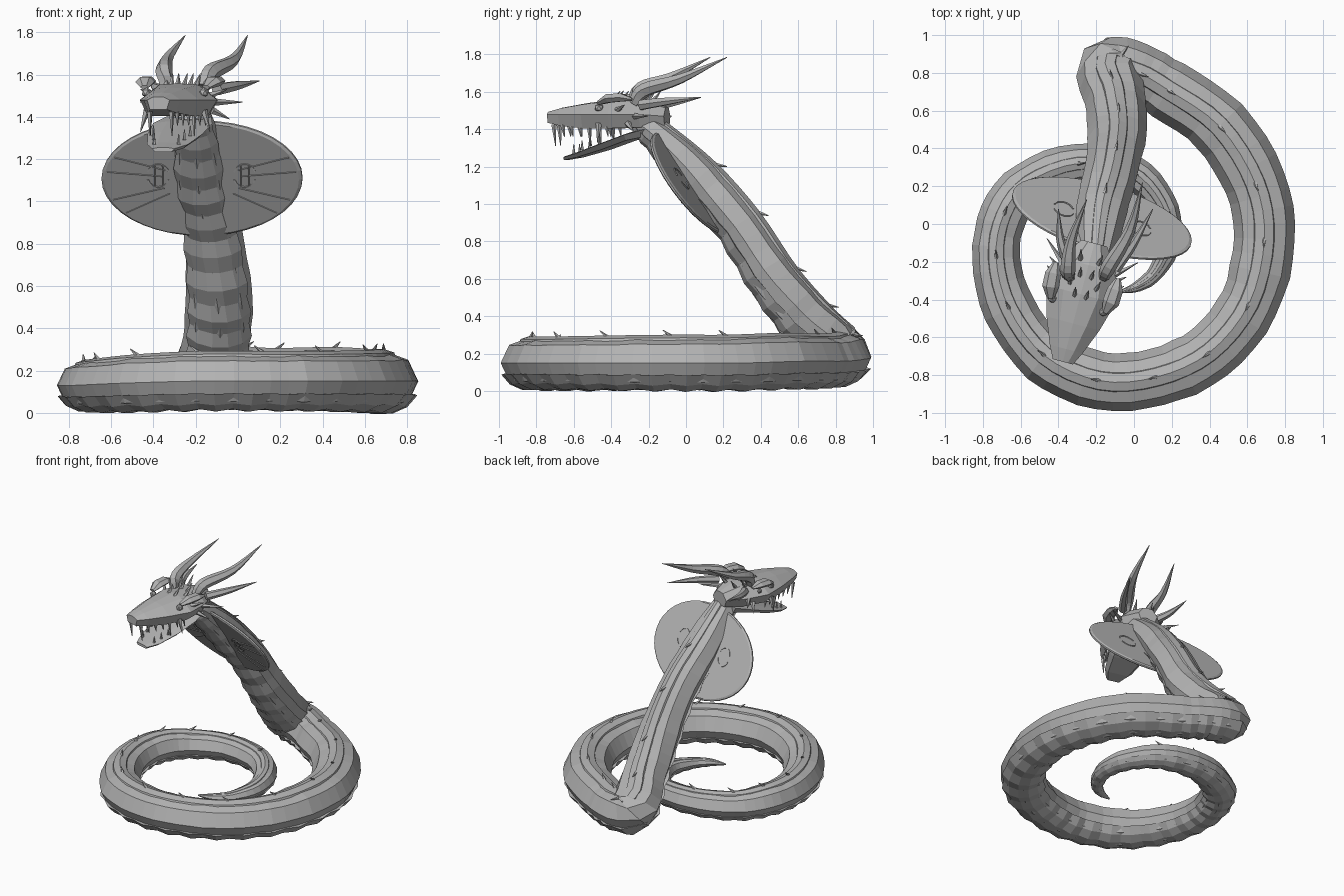
import bpy, bmesh, math, random
from mathutils import Vector

random.seed(4)
cube = bpy.data.objects.get("Cube")
if cube:
    bpy.data.objects.remove(cube, do_unlink=True)

grey = bpy.data.materials.new("stone_grey")
grey.use_nodes = True
tone = (0.45, 0.45, 0.45, 1)
grey.diffuse_color = tone
grey.node_tree.nodes["Principled BSDF"].inputs["Base Color"].default_value = tone


def build(name, parts):
    """Skin each part, a list of equal rings, into one flat-shaded object."""
    bm = bmesh.new()
    for rings in parts:
        loops = [[bm.verts.new(p) for p in ring] for ring in rings]
        for a, b in zip(loops, loops[1:]):
            for i in range(len(a)):
                j = (i + 1) % len(a)
                bm.faces.new((a[i], a[j], b[j], b[i]))
        bm.faces.new(loops[0])
        bm.faces.new(loops[-1])
    bmesh.ops.recalc_face_normals(bm, faces=bm.faces)
    mesh = bpy.data.meshes.new(name)
    bm.to_mesh(mesh)
    bm.free()
    mesh.materials.append(grey)
    obj = bpy.data.objects.new(name, mesh)
    bpy.context.collection.objects.link(obj)
    return obj


def spline(points, steps):
    """Smooth curve through (x, y, z, radius) points."""
    pts = [Vector(p) for p in points]
    pts = [2 * pts[0] - pts[1]] + pts + [2 * pts[-1] - pts[-2]]
    out = []
    for a, b, c, d in zip(pts, pts[1:], pts[2:], pts[3:]):
        for k in range(steps):
            t = k / steps
            out.append(0.5 * (2 * b + (c - a) * t + (2 * a - 5 * b + 4 * c - d) * t ** 2
                              + (3 * b - a - 3 * c + d) * t ** 3))
    return out + [pts[-2]]


def frames(samples):
    """Position, radius, tangent, side and up at every sample."""
    for i, s in enumerate(samples):
        ahead, behind = samples[min(i + 1, len(samples) - 1)], samples[max(i - 1, 0)]
        t = (ahead.xyz - behind.xyz).normalized()
        ref = Vector((0, 1, 0)) if abs(t.z) > 0.95 else Vector((0, 0, 1))
        side = t.cross(ref).normalized()
        yield s.xyz, max(s.w, 0.002), t, side, side.cross(t).normalized()


def sweep(samples, section, scale=lambda i: 1):
    return [[p + (side * x + up * z) * r * scale(i) for x, z in section]
            for i, (p, r, t, side, up) in enumerate(frames(samples))]


def arc(n, start=0, end=360, flat=1.0):
    span = n if end - start == 360 else n - 1
    angles = [math.radians(start + (end - start) * k / span) for k in range(n)]
    return [(math.cos(a), math.sin(a) * flat) for a in angles]


def spike(base, tip, r):
    return sweep([Vector((*base, r)), Vector((*tip, 0.002))], arc(5))


def wire(points, r):
    return sweep([Vector((*p, r)) for p in points], arc(4))


# Body path from the head down the neck, round the coil to the tail tip
path = [(-.22, -.24, 1.44, .08), (-.2, -.15, 1.36, .1), (-.17, .08, 1.13, .135),
        (-.12, .29, .88, .145), (-.09, .48, .58, .155), (-.1, .66, .36, .165),
        (-.13, .82, .2, .17), (.02, .8, .17, .16), (.18, .71, .16, .16),
        (.45, .52, .16, .165), (.64, .22, .15, .165), (.69, -.08, .15, .165),
        (.61, -.42, .15, .16), (.4, -.68, .15, .155), (.12, -.81, .15, .155),
        (-.18, -.83, .15, .155), (-.47, -.7, .14, .15), (-.66, -.45, .13, .14),
        (-.73, -.18, .13, .13), (-.69, .05, .13, .125), (-.56, .22, .12, .115),
        (-.3, .32, .12, .105), (-.02, .28, .11, .095), (.14, .12, .1, .08),
        (.19, -.08, .09, .065), (.12, -.25, .08, .045), (.02, -.33, .08, .03),
        (-.08, -.36, .08, .006)]
spine = spline(path, 4)
wobble = [random.uniform(0.96, 1.02) for s in spine]
build("body", [sweep(spine, arc(8, flat=.88), lambda i: wobble[i])])

# Overlapping belly plates on the underside
build("belly_plates", [sweep(spine, arc(6, 205, 335, .9), lambda i: 1.06 if i % 2 else 0.97)])

# Raised band and backward thorns along the back
band = [(-.34, .7), (-.3, .82), (0, .92), (.3, .82), (.34, .7)]
build("back_band", [sweep(spine, band)])
thorns = []
for i, (p, r, t, side, up) in enumerate(frames(spine)):
    if 6 < i < 92 and i % 4 == 0:
        base = p + up * r * .86
        thorns.append(spike(base, base + up * .035 + t * .045, .012))
build("back_thorns", thorns)

# Hood: a tilted oval plate through the neck
centre = Vector((-.17, .03, 1.11))
across, along = Vector((.475, -.12, 0)), Vector((0, -.18, .27))
facing = across.cross(along).normalized()


def on_hood(a, b, off=0):
    return centre + across * a + along * b + facing * off


build("hood", [[[on_hood(x * k, z * k, off) for x, z in arc(40)]
                for k, off in ((.97, -.012), (1, -.005), (1, .005), (.97, .012))]])

# Ribs and eye-shaped marks on the hood
marks = []
for s in (-1, 1):
    for deg in (-38, -22, 8, 24):
        c, d = s * math.cos(math.radians(deg)), math.sin(math.radians(deg))
        marks.append(wire([on_hood(c * k, d * k, .013) for k in (.4, .95)], .004))
    for face in (-.013, .013):
        for start in (20, 200):
            marks.append(wire([on_hood(s * .43 + x * .11, .07 + z * .2, face)
                               for x, z in arc(9, start, start + 140)], .005))
    for dx in (-.04, .04):
        marks.append(wire([on_hood(s * .43 + dx, .07 + z, .013) for z in (-.17, .17)], .005))
build("hood_marks", marks)

# Head space: sideways, distance forward from the nape, height
turn = -.26
right, forward = Vector((math.cos(turn), math.sin(turn), 0)), Vector((math.sin(turn), -math.cos(turn), 0))


def on_head(x, d, z):
    return Vector((-.22, -.14, 1.47)) + right * x + forward * d + Vector((0, 0, z))


def slab(rows):
    """Faceted head form from rows of distance, half width, top, middle, bottom."""
    return [[on_head(x * w, d, z) for x, z in
             ((0, top), (.5, top * .9 + mid * .1), (1, mid), (.75, low), (0, low),
              (-.75, low), (-1, mid), (-.5, top * .9 + mid * .1))]
            for d, w, top, mid, low in rows]


build("upper_head", [slab([(-.04, .07, .05, 0, -.05), (.08, .15, .085, .01, -.06),
                           (.24, .19, .09, .01, -.065), (.4, .145, .07, .01, -.065),
                           (.54, .09, .045, .01, -.05), (.61, .055, .025, .01, -.035)])])
build("lower_jaw", [slab([(.02, .1, -.05, -.06, -.1), (.16, .145, -.09, -.1, -.13),
                          (.3, .135, -.14, -.15, -.18), (.44, .1, -.19, -.2, -.22),
                          (.52, .055, -.215, -.22, -.235)])])

# Teeth, with longer fangs at intervals
teeth = []
for s in (-1, 1):
    for k in range(7):
        d = .26 + k * .052
        x = s * (.14 - .26 * (d - .24))
        drop = .1 if k in (2, 6) else .05
        teeth.append(spike(on_head(x, d, -.045), on_head(x, d - .01, -.06 - drop), .014))
    for k in range(3):
        x, d, z = s * (.09 - .015 * k), .36 + .05 * k, -.16 - .02 * k
        teeth.append(spike(on_head(x, d, z), on_head(x, d, z + .05), .009))
build("teeth", teeth)

# Brow plates and eyes
for s, name in ((-1, "right"), (1, "left")):
    brow = [(*on_head(s * .15, .3, .07), .02), (*on_head(s * .165, .24, .095), .045),
            (*on_head(s * .17, .17, .1), .042), (*on_head(s * .17, .11, .09), .015)]
    build(name + "_brow", [sweep([Vector(p) for p in brow], arc(6, flat=.6))])
    bpy.ops.mesh.primitive_ico_sphere_add(subdivisions=1, radius=.025,
                                          location=on_head(s * .14, .3, .045))
    bpy.context.object.name = name + "_eye"
    bpy.context.object.data.materials.append(grey)

# Main horns sweeping up and back
horns = {"right_horn": [(-.34, -.28, 1.54, .03), (-.35, -.24, 1.62, .04),
                        (-.33, -.08, 1.68, .026), (-.25, .13, 1.785, .002)],
         "left_horn": [(-.16, -.28, 1.54, .03), (-.13, -.22, 1.61, .04),
                       (-.02, -.03, 1.67, .028), (.045, .22, 1.785, .002)],
         "right_side_horn": [(-.35, -.2, 1.52, .03), (-.39, -.08, 1.54, .022), (-.4, .08, 1.57, .002)],
         "left_side_horn": [(-.1, -.24, 1.53, .03), (0, -.1, 1.55, .022), (.1, .08, 1.57, .002)]}
for name, pts in horns.items():
    build(name, [sweep(spline(pts, 4), arc(6))])

# Cheek spikes and crown spikes
spikes = []
for s in (-1, 1):
    for d, z, out, back, rise in ((.1, .0, .1, .1, 0), (.14, -.04, .06, .05, -.04),
                                  (.2, .03, .06, .06, .03), (.3, -.04, .02, 0, -.1)):
        spikes.append(spike(on_head(s * .14, d, z), on_head(s * (.15 + out), d - back, z + rise), .018))
    for x, d in ((.03, .26), (.07, .2), (.03, .15), (.08, .12), (.05, .06)):
        spikes.append(spike(on_head(s * x, d, .07), on_head(s * x * 1.2, d - .05, .135), .015))
build("head_spikes", spikes)
